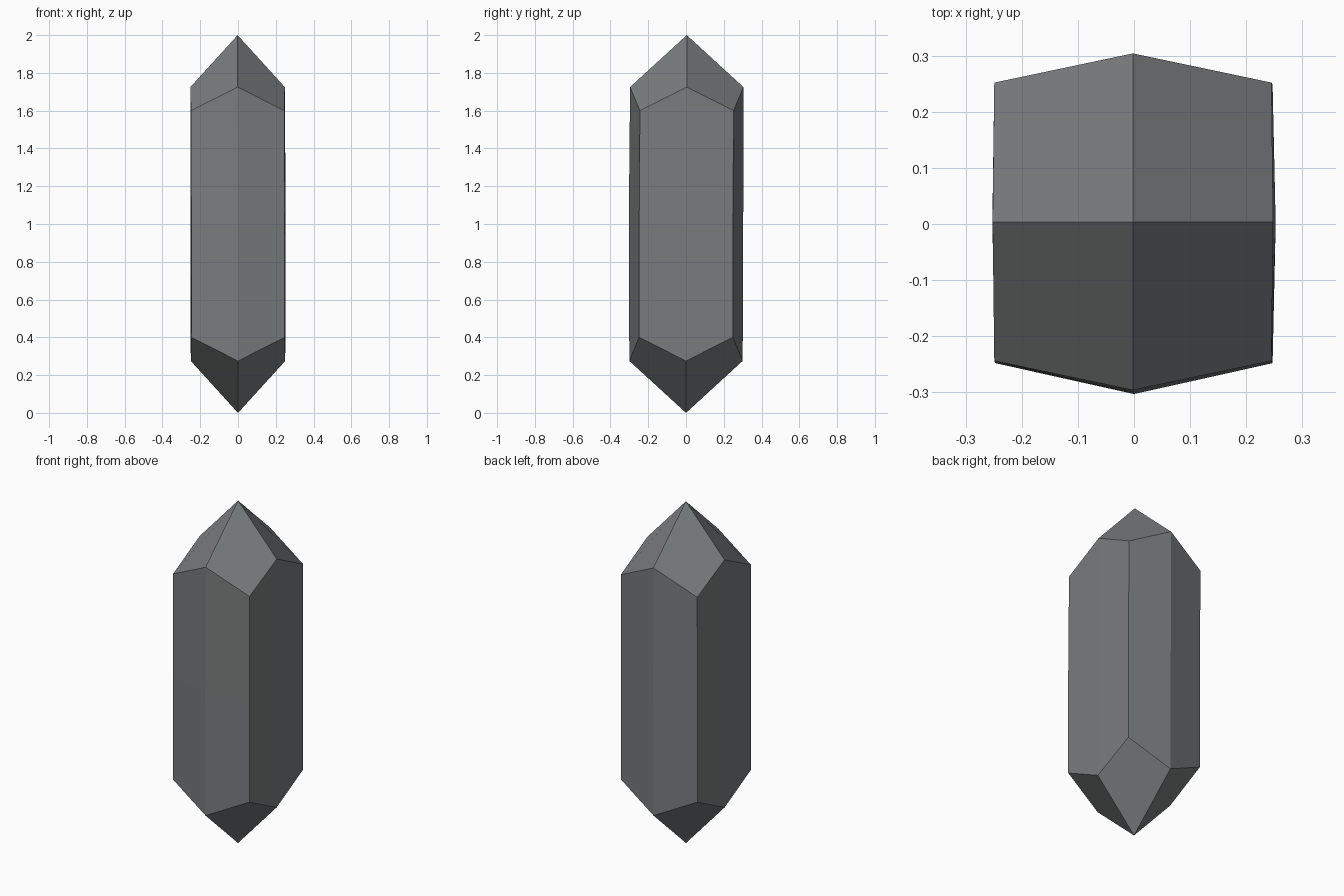
import bpy, bmesh

if "Cube" in bpy.data.objects:
    bpy.data.objects.remove(bpy.data.objects["Cube"])

# Crystal: a cube split 2x2 per side, stretched into a faceted double-pointed prism
bm = bmesh.new()
bmesh.ops.create_cube(bm, size=2)
bmesh.ops.subdivide_edges(bm, edges=bm.edges[:], cuts=1, use_grid_fill=True)

for v in bm.verts:
    sx, sy, sz = (round(c) for c in v.co)
    # plan outline: corners, side ridges (x) and front/back ridges (y)
    bulge = 1.01 if sz == 0 and not (sx and sy) else 1.0
    half_x = 0.247 if sy else 0.25
    half_y = 0.248 if sx else 0.30
    # height above the middle: tip, ridge ends, corners
    half_z = (1.0, 0.725, 0.6)[abs(sx) + abs(sy)]
    # the upper point leans very slightly
    lean = 1 if sz > 0 else 0
    v.co = (sx * half_x * bulge - 0.002 * lean,
            sy * half_y * bulge + 0.004 * lean,
            1 + sz * half_z)

bmesh.ops.recalc_face_normals(bm, faces=bm.faces[:])
mesh = bpy.data.meshes.new("crystal")
bm.to_mesh(mesh)
bm.free()

# Dark slate grey
slate = bpy.data.materials.new("slate")
slate.diffuse_color = (0.19, 0.2, 0.205, 1)
slate.use_nodes = True
slate.node_tree.nodes["Principled BSDF"].inputs["Base Color"].default_value = slate.diffuse_color
mesh.materials.append(slate)
bpy.context.collection.objects.link(bpy.data.objects.new("crystal", mesh))
